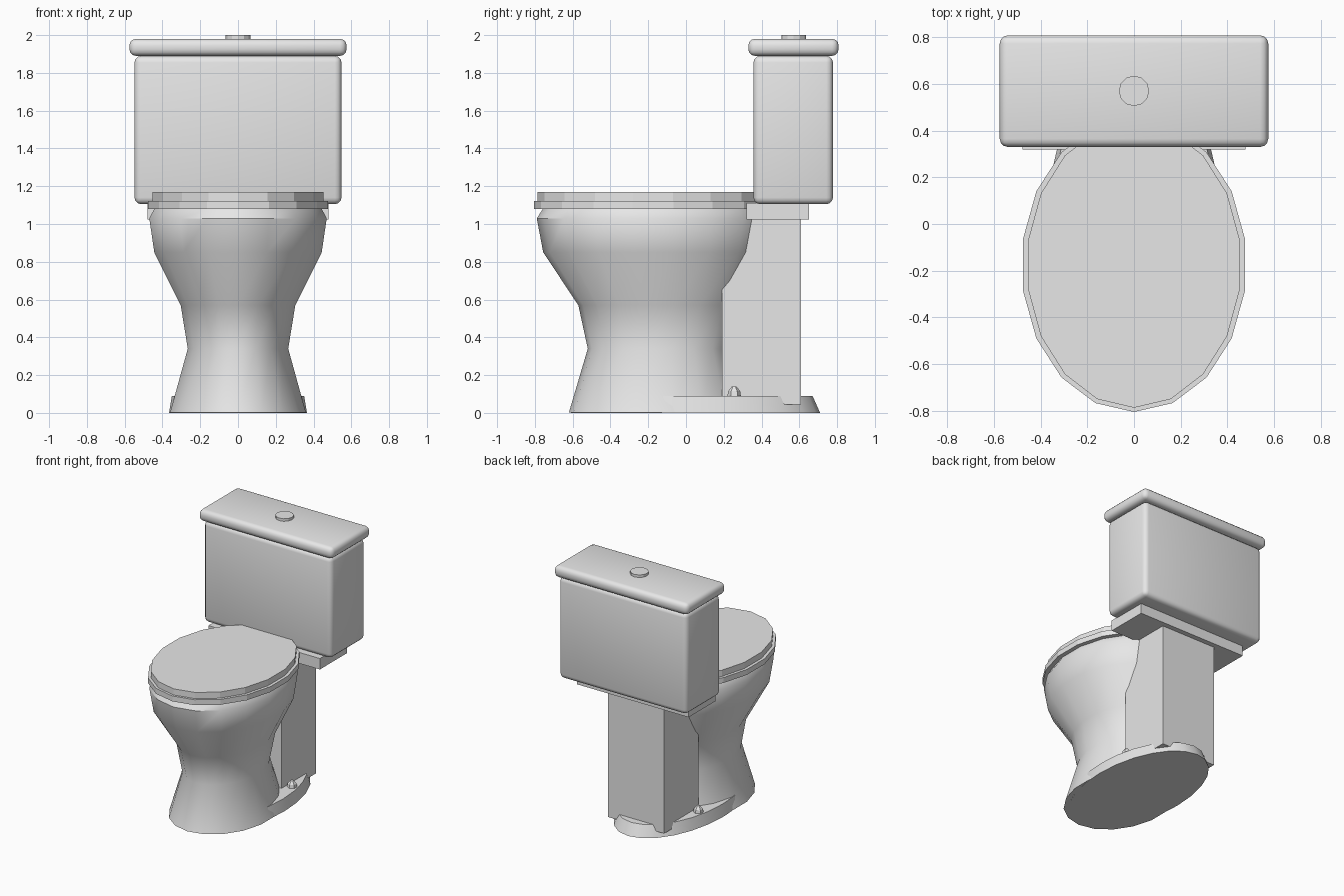
import bpy, bmesh
from math import sin, cos, pi, radians

if "Cube" in bpy.data.objects:
    bpy.data.objects.remove(bpy.data.objects["Cube"])

SHADE = 0.8
porcelain = bpy.data.materials.new("porcelain")
porcelain.use_nodes = True
porcelain.diffuse_color = (SHADE, SHADE, SHADE, 1)
porcelain.node_tree.nodes["Principled BSDF"].inputs["Base Color"].default_value = (SHADE, SHADE, SHADE, 1)


def finish(name, bm, smooth=None):
    bmesh.ops.recalc_face_normals(bm, faces=bm.faces)
    mesh = bpy.data.meshes.new(name)
    bm.to_mesh(mesh)
    bm.free()
    mesh.materials.append(porcelain)
    obj = bpy.data.objects.new(name, mesh)
    bpy.context.collection.objects.link(obj)
    if smooth:
        bpy.ops.object.select_all(action='DESELECT')
        obj.select_set(True)
        bpy.context.view_layer.objects.active = obj
        bpy.ops.object.shade_smooth_by_angle(angle=radians(smooth))
    return obj


def loft(name, rings, sides=18, smooth=None):
    """Stack of ellipses, each ring = (z, x radius, y radius, y centre)."""
    bm = bmesh.new()
    loops = []
    for z, rx, ry, cy in rings:
        angles = [2 * pi * i / sides for i in range(sides)]
        loops.append([bm.verts.new((rx * sin(a), cy - ry * cos(a), z)) for a in angles])
    for low, high in zip(loops, loops[1:]):
        for i in range(sides):
            j = (i + 1) % sides
            bm.faces.new((low[i], low[j], high[j], high[i]))
    bm.faces.new(loops[0])
    bm.faces.new(loops[-1])
    return finish(name, bm, smooth)


def box(name, half_x, y0, y1, z0, z1, bevel=0):
    bm = bmesh.new()
    bmesh.ops.create_cube(bm, size=1)
    for v in bm.verts:
        v.co = (v.co.x * 2 * half_x, (y0 + y1) / 2 + v.co.y * (y1 - y0),
                (z0 + z1) / 2 + v.co.z * (z1 - z0))
    if bevel:
        bmesh.ops.bevel(bm, geom=bm.edges[:], offset=bevel, segments=3,
                        profile=0.5, affect='EDGES')
    return finish(name, bm, 40 if bevel else None)


# Bowl flaring up from a waisted foot
loft("bowl", [
    (0.002, 0.365, 0.47, -0.15),
    (0.34, 0.270, 0.375, -0.145),
    (0.57, 0.308, 0.43, -0.14),
    (0.85, 0.450, 0.586, -0.17),
    (1.03, 0.477, 0.617, -0.173),
    (1.08, 0.450, 0.585, -0.173),
], smooth=40)

# Floor flange
loft("base", [(0, 0.365, 0.66, 0.05), (0.09, 0.35, 0.62, 0.05)], sides=24, smooth=40)

# Seat and closed lid
loft("seat", [(1.08, 0.483, 0.63, -0.175), (1.122, 0.483, 0.63, -0.175)])
loft("seat_lid", [(1.122, 0.46, 0.612, -0.175), (1.17, 0.46, 0.612, -0.175)])

# Rear support and tank
box("pedestal", 0.24, 0.19, 0.61, 0.045, 1.03)
box("tank_shelf", 0.478, 0.32, 0.65, 1.025, 1.11)
box("tank", 0.548, 0.357, 0.778, 1.105, 1.89, bevel=0.035)
box("tank_lid", 0.575, 0.33, 0.808, 1.89, 1.98, bevel=0.035)
loft("flush_button", [(1.97, 0.065, 0.065, 0.57), (2.0, 0.065, 0.065, 0.57)], sides=12)

# Floor bolt caps on both sides
for side, x in (("left", 0.285), ("right", -0.285)):
    cap = loft(side + "_bolt_cap", [
        (0.08, 0.037, 0.037, 0), (0.115, 0.032, 0.032, 0), (0.14, 0.012, 0.012, 0)], sides=6)
    cap.location = (x, 0.255, 0)
